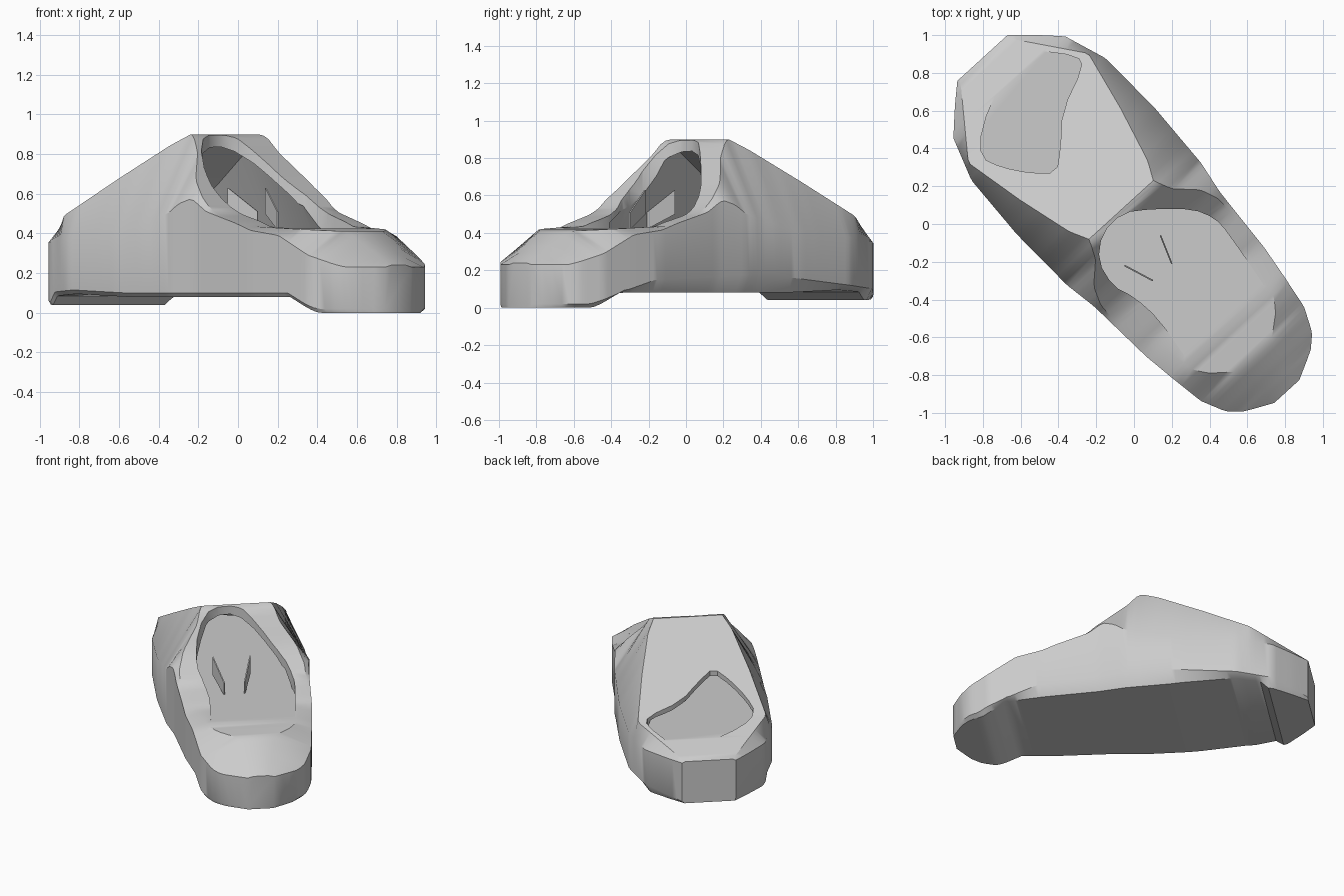
import bpy
import bmesh
from mathutils import Vector

if "Cube" in bpy.data.objects:
    bpy.data.objects.remove(bpy.data.objects["Cube"])

grey = bpy.data.materials.new("plain_grey")
grey.use_nodes = True
grey.diffuse_color = (0.6, 0.6, 0.6, 1)
grey.node_tree.nodes["Principled BSDF"].inputs["Base Color"].default_value = (0.6, 0.6, 0.6, 1)

FLOOR = 0.425


def place(u, v, z):
    """The hull lies diagonally: u runs tail to nose, v runs across."""
    return Vector((0.674 * u + 0.739 * v, -0.739 * u + 0.674 * v, z))


def curve(u, points):
    """Linear profile through (u, value) points."""
    if u <= points[0][0]:
        return points[0][1]
    for (a, p), (b, q) in zip(points, points[1:]):
        if u <= b:
            return p + (q - p) * (u - a) / (b - a)
    return points[-1][1]


def loft(name, rings):
    bm = bmesh.new()
    loops = [[bm.verts.new(p) for p in ring] for ring in rings]
    for a, b in zip(loops, loops[1:]):
        for i in range(len(a)):
            j = (i + 1) % len(a)
            bm.faces.new((a[i], a[j], b[j], b[i]))
    bm.faces.new(loops[0])
    bm.faces.new(loops[-1])
    bmesh.ops.recalc_face_normals(bm, faces=bm.faces)
    mesh = bpy.data.meshes.new(name)
    bm.to_mesh(mesh)
    bm.free()
    mesh.materials.append(grey)
    obj = bpy.data.objects.new(name, mesh)
    bpy.context.collection.objects.link(obj)
    return obj


def carve(target, cutter):
    mod = target.modifiers.new("carve", "BOOLEAN")
    mod.operation = "DIFFERENCE"
    mod.solver = "EXACT"
    mod.object = cutter
    bpy.context.view_layer.update()
    graph = bpy.context.evaluated_depsgraph_get()
    mesh = bpy.data.meshes.new_from_object(target.evaluated_get(graph))
    target.modifiers.clear()
    target.data = mesh
    bpy.data.objects.remove(cutter)


def prism(name, points):
    """Upright cutter from the floor, with corners of the plan outline cut."""
    plan = []
    for i, p in enumerate(points):
        a, b = Vector(p), Vector(points[(i + 1) % len(points)])
        plan += [a.lerp(b, 0.25), a.lerp(b, 0.75)]
    return loft(name, [[Vector((p.x, p.y, z)) for p in plan] for z in (FLOOR, 1)])


# Long profiles of the hull
half_width = [(-1.19, .18), (-1.1, .28), (-.98, .4), (-.75, .48), (-.38, .495), (0, .48), (.18, .45),
              (.56, .425), (.74, .4), (.93, .37), (1.06, .31), (1.125, .24), (1.2, .09)]
shoulder = [(-1.19, .16), (-.83, .43), (-.5, .36), (-.2, .28), (-.1, .23), (0, .275), (.1, .38),
            (.2, .42), (.3, .42), (.46, .36), (.78, .29), (.85, .24), (.94, .13), (1.2, .05)]
roof = [(-1.19, .35), (-.83, .49), (-.1, .9), (-.06, .89), (0, .81), (.1, .67), (.15, .62), (.25, .53),
        (.36, .47), (.5, .435), (.8, .42), (.95, .41), (1.2, .24)]
side_top = [(-1.19, .34), (-.9, .36), (-.3, .42), (0, .5), (.07, .55), (.15, .575), (.25, .51),
            (.46, .45), (.56, .415), (.74, .39), (.93, .29), (1.1, .23)]
chamfer = [(-1.19, .06), (-1, .1), (-.75, .12), (-.1, .18), (.6, .15), (.8, .09), (1, .02)]
belly = [(-1.19, .045), (-.95, .04), (-.9, .085), (-.7, .095), (-.3, .08), (.8, .08), (.9, .03), (.97, 0)]

rings = []
COUNT = 90
for i in range(COUNT + 1):
    u = -1.19 + 2.39 * i / COUNT
    w, low, edge = curve(u, half_width), curve(u, belly), curve(u, side_top)
    top = max(curve(u, roof), edge + 0.004)
    s = min(curve(u, shoulder), w * 0.97)
    rings.append([place(u, v, z) for v, z in (
        (w * 0.9, low), (w, max(low + 0.015, curve(u, chamfer))), (w, edge), (s, top),
        (-s, top), (-w, edge), (-w, low + 0.02), (-w * 0.96, low))])
hull = loft("hull", rings)

# Tunnel under the hood: u, floor half width, ceiling half width, ceiling height
tunnel = [(-.92, .33, .31, .436), (-.75, .38, .35, .5), (-.5, .4, .31, .64), (-.2, .39, .23, .805),
          (-.1, .39, .19, .855), (0, .38, .22, .75), (.15, .36, .29, .55), (.32, .31, .29, .455)]
carve(hull, loft("tunnel_cutter", [
    [place(u, v, z) for v, z in ((f, FLOOR), (t, h), (-t, h), (-f, FLOOR))] for u, f, t, h in tunnel]))

# Cockpit opening in front of the hood
carve(hull, prism("cockpit_cutter", [
    (-.19, -.2), (-.17, -.05), (-.06, .06), (.1, .08), (.31, .08), (.43, .03), (.5, -.05), (.74, -.4),
    (.74, -.63), (.56, -.77), (.34, -.81), (.29, -.73), (.13, -.5), (0, -.385), (-.11, -.33)]))

# Rounded hole through the rear deck
carve(hull, prism("rear_hole_cutter", [
    (-.81, .5), (-.81, .35), (-.7, .3), (-.55, .27), (-.41, .27), (-.39, .4), (-.38, .6),
    (-.27, .83), (-.3, .89), (-.52, .92), (-.61, .9), (-.7, .77)]))

# Two upright fins on the cockpit floor
for name, back, front in (("right_fin", (-.05, -.22), (.1, -.3)), ("left_fin", (.14, -.06), (.2, -.21))):
    a, b = Vector((*back, 0)), Vector((*front, 0))
    across = (b - a).cross(Vector((0, 0, 1))).normalized() * 0.004
    outline = [a + Vector((0, 0, .63)), a + Vector((0, 0, .5)), b + Vector((0, 0, .42)), b + Vector((0, 0, .51))]
    loft(name, [[p + across for p in outline], [p - across for p in outline]])

# Smooth hull with crisp creases
bpy.ops.object.select_all(action="DESELECT")
hull.select_set(True)
bpy.context.view_layer.objects.active = hull
bpy.ops.object.shade_smooth_by_angle(angle=0.55)
